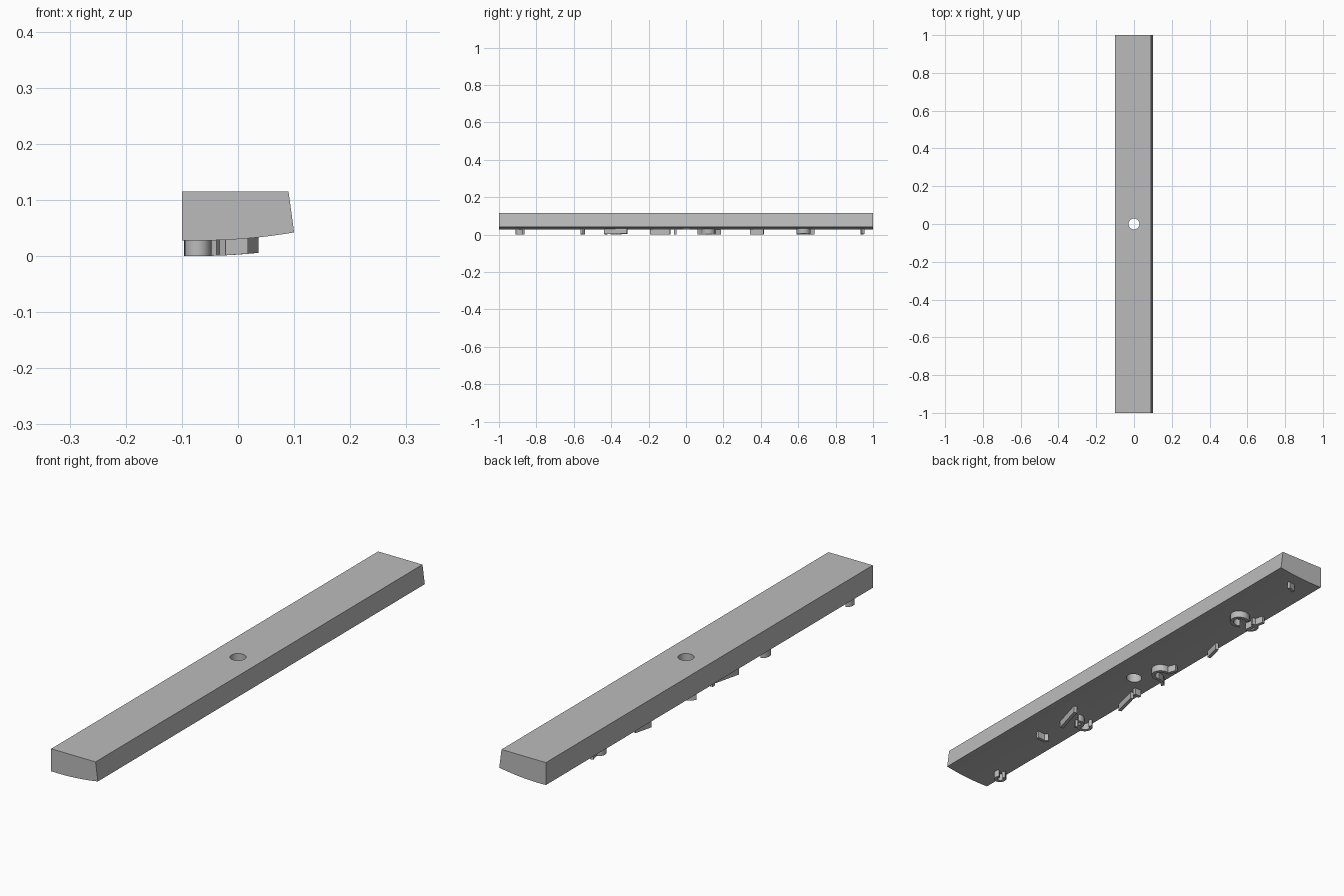
import bpy, bmesh, math
from mathutils import Vector

if "Cube" in bpy.data.objects:
    bpy.data.objects.remove(bpy.data.objects["Cube"])

grey = bpy.data.materials.new("plain grey")
grey.use_nodes = True
colour = (0.5, 0.5, 0.5, 1)
grey.diffuse_color = colour
grey.node_tree.nodes["Principled BSDF"].inputs["Base Color"].default_value = colour

DEPTH = 0.0275


def underside(x):
    """Height of the gently bowed lower face."""
    return 0.03 + 0.07 * x + 0.5 * x * x


def finish(name, bm):
    bmesh.ops.recalc_face_normals(bm, faces=bm.faces)
    mesh = bpy.data.meshes.new(name)
    bm.to_mesh(mesh)
    bm.free()
    mesh.materials.append(grey)
    obj = bpy.data.objects.new(name, mesh)
    bpy.context.collection.objects.link(obj)
    return obj


def prism(name, lower, upper):
    """Closed solid between two matching outlines."""
    bm = bmesh.new()
    a = [bm.verts.new(p) for p in lower]
    b = [bm.verts.new(p) for p in upper]
    bm.faces.new(a)
    bm.faces.new(b)
    n = len(a)
    for i in range(n):
        j = (i + 1) % n
        bm.faces.new((a[i], a[j], b[j], b[i]))
    return finish(name, bm)


def ridge(name, path, width=0.013):
    """Raised stroke of even width following the bowed lower face."""
    pts = [Vector(p) for p in path]
    left, right = [], []
    for i, p in enumerate(pts):
        d_in = (p - pts[max(i - 1, 0)]).normalized()
        d_out = (pts[min(i + 1, len(pts) - 1)] - p).normalized()
        t = (d_in + d_out).normalized()
        side = Vector((-t.y, t.x)) * width / 2
        left.append(p + side)
        right.append(p - side)
    bm = bmesh.new()
    rows = []
    for l, r in zip(left, right):
        rows.append([bm.verts.new((q.x, q.y, underside(q.x) + dz))
                     for q, dz in ((l, 0.004), (r, 0.004), (r, -DEPTH), (l, -DEPTH))])
    for r0, r1 in zip(rows, rows[1:]):
        for i in range(4):
            j = (i + 1) % 4
            bm.faces.new((r0[i], r0[j], r1[j], r1[i]))
    bm.faces.new(rows[0])
    bm.faces.new(rows[-1])
    return finish(name, bm)


def arc(cx, cy, r, start, end, steps=12):
    angles = [math.radians(start + (end - start) * i / steps) for i in range(steps + 1)]
    return [(cx + r * math.cos(a), cy + r * math.sin(a)) for a in angles]


# Long bar with one sloping side and a bowed lower face
xs = [-0.1 + 0.2 * i / 16 for i in range(17)]
profile = [(x, underside(x)) for x in xs] + [(0.09, 0.115), (-0.1, 0.115)]
bar = prism("bar", [(x, -1, z) for x, z in profile], [(x, 1, z) for x, z in profile])

# Round hole through the middle
bpy.ops.mesh.primitive_cylinder_add(vertices=32, radius=0.029, depth=0.4)
cutter = bpy.context.object
cutter.hide_render = True
cutter.data.materials.append(grey)
cut = bar.modifiers.new("hole", 'BOOLEAN')
cut.object = cutter
cut.operation = 'DIFFERENCE'
cut.solver = 'EXACT'
bpy.context.view_layer.objects.active = bar
bpy.ops.object.modifier_apply(modifier=cut.name)
bpy.data.objects.remove(cutter)

# Raised strokes under the bar, from front to back
ridge("front_loop", arc(-0.072, -0.887, 0.017, 100, 400))
ridge("front_tick", [(-0.022, -0.557), (0.018, -0.557)])
ridge("front_tick_foot", [(-0.028, -0.545), (-0.016, -0.557)])
ridge("long_stroke", [(-0.003, -0.437), (0.03, -0.315)])
ridge("front_curl_upper", arc(-0.028, -0.375, 0.022, 60, 250))
ridge("front_curl_lower", arc(-0.066, -0.373, 0.024, 0, -250))
ridge("edge_stroke", [(-0.088, -0.19), (-0.062, -0.085)])
ridge("edge_stroke_end", [(-0.078, -0.058), (-0.05, -0.058)])
ridge("middle_arch", arc(-0.035, 0.12, 0.03, -110, 110))
ridge("middle_arch_arm", [(-0.045, 0.148), (-0.058, 0.185)])
ridge("middle_arch_stem", [(-0.045, 0.092), (-0.068, 0.085), (-0.09, 0.066)])
ridge("short_stroke", [(-0.088, 0.345), (-0.07, 0.415)])
ridge("back_arch", arc(-0.005, 0.628, 0.031, -130, 130))
ridge("back_hook", arc(-0.062, 0.625, 0.023, 60, 270))
ridge("back_hook_arm", [(-0.062, 0.602), (-0.066, 0.645), (-0.075, 0.685)])
ridge("back_tick", [(-0.012, 0.94), (0.018, 0.948)])

for obj in bpy.context.collection.objects:
    obj.select_set(obj.type == 'MESH')
bpy.ops.object.shade_smooth_by_angle(angle=math.radians(30))
